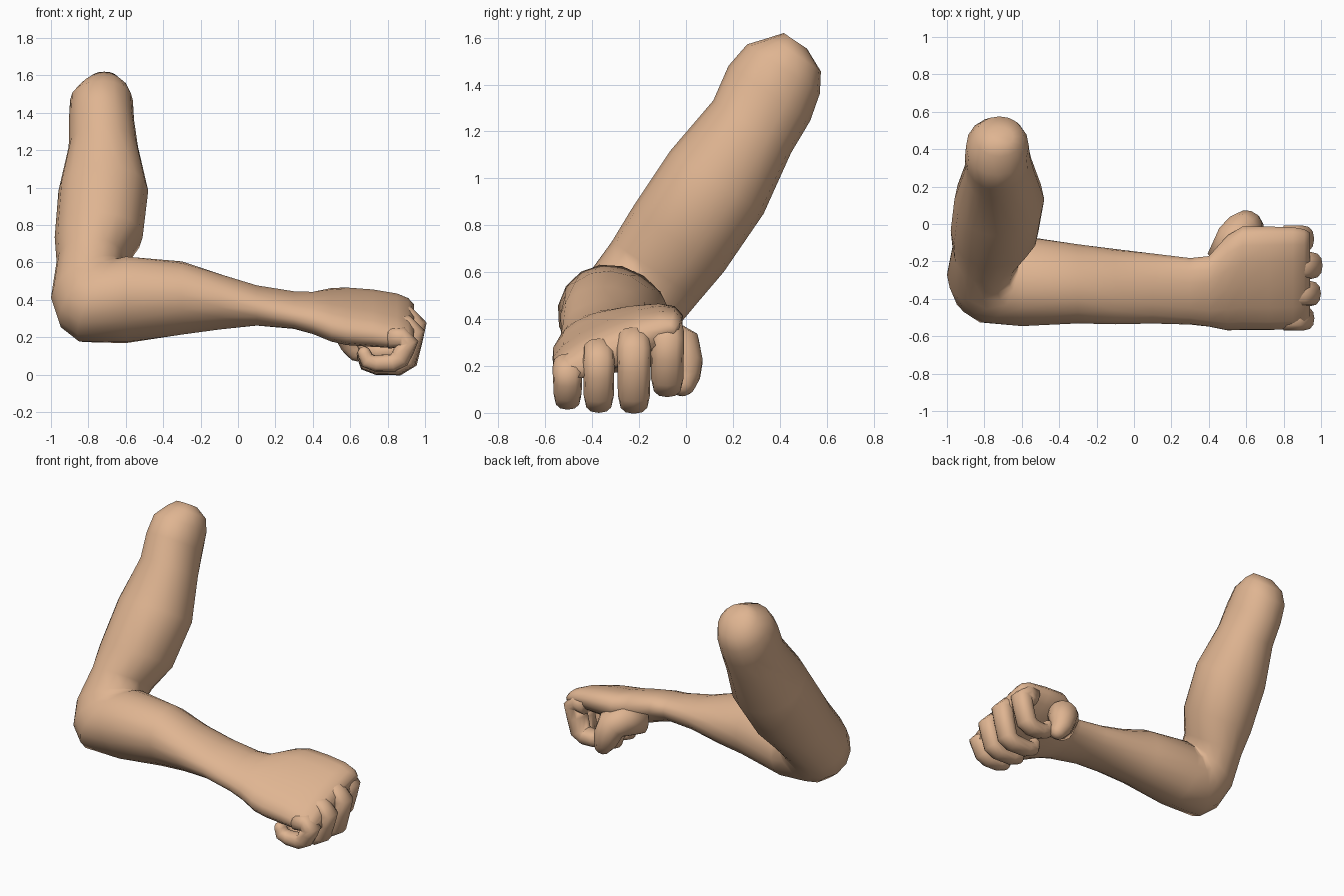
import bpy, bmesh, math
from mathutils import Vector

if "Cube" in bpy.data.objects:
    bpy.data.objects.remove(bpy.data.objects["Cube"])

skin = bpy.data.materials.new("warm_skin")
skin.diffuse_color = (0.74, 0.46, 0.285, 1)
skin.use_nodes = True
skin.node_tree.nodes["Principled BSDF"].inputs["Base Color"].default_value = skin.diffuse_color


def loft(name, rings, sides=16):
    """Skin a closed surface over rings of (centre, half-axis 1, half-axis 2, roundness)."""
    bm = bmesh.new()
    loops = []
    for c, a, b, p in rings:
        loop = []
        for i in range(sides):
            t = 2 * math.pi * i / sides
            u, v = math.cos(t), math.sin(t)
            u = math.copysign(abs(u) ** p, u)
            v = math.copysign(abs(v) ** p, v)
            loop.append(bm.verts.new(c + a * u + b * v))
        loops.append(loop)
    for l, m in zip(loops, loops[1:]):
        for i in range(sides):
            j = (i + 1) % sides
            bm.faces.new((l[i], l[j], m[j], m[i]))
    bm.faces.new(loops[0])
    bm.faces.new(loops[-1])
    bmesh.ops.recalc_face_normals(bm, faces=bm.faces)
    for f in bm.faces:
        f.smooth = True
    me = bpy.data.meshes.new(name)
    bm.to_mesh(me)
    bm.free()
    me.materials.append(skin)
    ob = bpy.data.objects.new(name, me)
    bpy.context.collection.objects.link(ob)
    return ob


def tube(name, pts, radii, side, p=1.0, widen=1.0):
    """Round-ended tube along a bent path; side is an axis roughly across the bend."""
    pts = [Vector(q) for q in pts]
    rings = []
    n = len(pts)
    for k in range(n):
        t = (pts[min(k + 1, n - 1)] - pts[max(k - 1, 0)]).normalized()
        s = (side - t * side.dot(t)).normalized()
        q = t.cross(s)
        r = radii[k]
        caps = [(0, 1)]
        if k == n - 1:
            caps = [(0, 1), (0.5, 0.85), (0.85, 0.5), (0.97, 0.2)]
        for off, sc in caps:
            rings.append((pts[k] + t * r * off, s * r * sc * widen, q * r * sc, p))
    return loft(name, rings, 12)


# Arm: upper arm runs along u, elbow bends towards +x, forearm rolls into the hand
X = Vector((1, 0, 0))
u = Vector((0, 0.56, 0.83)).normalized()
b = Vector((0, 0.83, -0.56)).normalized()
elbow = Vector((0, -0.30, 0.37))
rings = []

# Upper arm: distance along u, x centre, x radius, offset along b, b radius
for s, xc, rx, tc, rt in [
    (1.437, -0.715, 0.07, -0.045, 0.06), (1.39, -0.72, 0.13, -0.012, 0.13),
    (1.31, -0.73, 0.168, -0.02, 0.187), (1.19, -0.73, 0.174, -0.012, 0.21),
    (1.03, -0.72, 0.185, 0.007, 0.20), (0.75, -0.72, 0.24, 0.015, 0.24),
    (0.45, -0.745, 0.235, 0.015, 0.238), (0.29, -0.785, 0.185, 0.01, 0.225),
]:
    rings.append((elbow + X * xc + u * s + b * tc, X * rx, b * rt, 0.96))

# Elbow: rings fan out from the inner crease to points round the outside
crease = (-0.61, 0.24)
for ox, os, tc, rb in [(-1.0, 0.05, 0, 0.22), (-0.96, -0.10, -0.01, 0.225),
                       (-0.86, -0.195, -0.015, 0.235)]:
    mid = X * ((crease[0] + ox) / 2) + u * ((crease[1] + os) / 2)
    half = X * ((crease[0] - ox) / 2) + u * ((crease[1] - os) / 2)
    rings.append((elbow + mid + b * tc, half, b * rb, 0.97))

# Forearm and hand: x, y, z, half width, half thickness, roll in degrees, roundness
for x, y, z, w, h, roll, p in [
    (-0.60, -0.305, 0.40, 0.25, 0.222, -34, 0.97), (-0.30, -0.32, 0.41, 0.215, 0.192, -24, 1),
    (-0.10, -0.335, 0.39, 0.203, 0.15, -8, 1), (0.10, -0.345, 0.37, 0.188, 0.108, 6, 1),
    (0.30, -0.36, 0.345, 0.184, 0.092, 15, 1), (0.40, -0.36, 0.33, 0.198, 0.10, 18, 0.95),
    (0.50, -0.315, 0.32, 0.27, 0.11, 20, 0.9), (0.58, -0.29, 0.312, 0.296, 0.11, 21, 0.88),
    (0.72, -0.29, 0.302, 0.298, 0.102, 22, 0.85), (0.85, -0.29, 0.288, 0.296, 0.085, 23, 0.82),
    (0.91, -0.29, 0.275, 0.285, 0.07, 23, 0.8), (0.94, -0.29, 0.26, 0.266, 0.045, 23, 0.8),
]:
    a = math.radians(roll)
    wv = Vector((0, math.cos(a), math.sin(a))) * w
    nv = Vector((0, -math.sin(a), math.cos(a))) * h
    rings.append((Vector((x, y, z)), nv, wv, p))
loft("arm_and_palm", rings)

# Curled fingers: y, knuckle top z, lowest z, furthest x
for name, y, top, low, fx, r in [
    ("little_finger", -0.505, 0.265, 0.01, 0.965, 0.056),
    ("ring_finger", -0.372, 0.325, 0.00, 0.995, 0.060),
    ("middle_finger", -0.222, 0.37, 0.00, 1.0, 0.064),
    ("index_finger", -0.08, 0.41, 0.07, 0.955, 0.064),
]:
    path = [(0.80, y, top - 0.07), (fx - 0.09, y, top - 0.066), (fx - 0.055, y, top - 0.10),
            (fx - 0.075, y, (top + low) / 2), (fx - 0.10, y, low + 0.075),
            (fx - 0.14, y, low + 0.052), (0.74, y, low + 0.05),
            (0.69, y, low + 0.065), (0.675, y, low + 0.105)]
    tube(name, path, [r, r, r, r * 0.97, r * 0.95, r * 0.88, r * 0.8, r * 0.75, r * 0.65],
         Vector((0, 1, 0)), 0.85, 1.13)

# Thumb: bulges from the side of the palm and points down beside the index finger
tube("thumb", [(0.47, -0.20, 0.28), (0.54, -0.08, 0.30), (0.585, -0.03, 0.275),
               (0.605, -0.012, 0.21), (0.62, -0.01, 0.155), (0.635, -0.015, 0.13)],
     [0.09, 0.105, 0.10, 0.087, 0.072, 0.06], Vector((1, -0.3, 0.3)))
